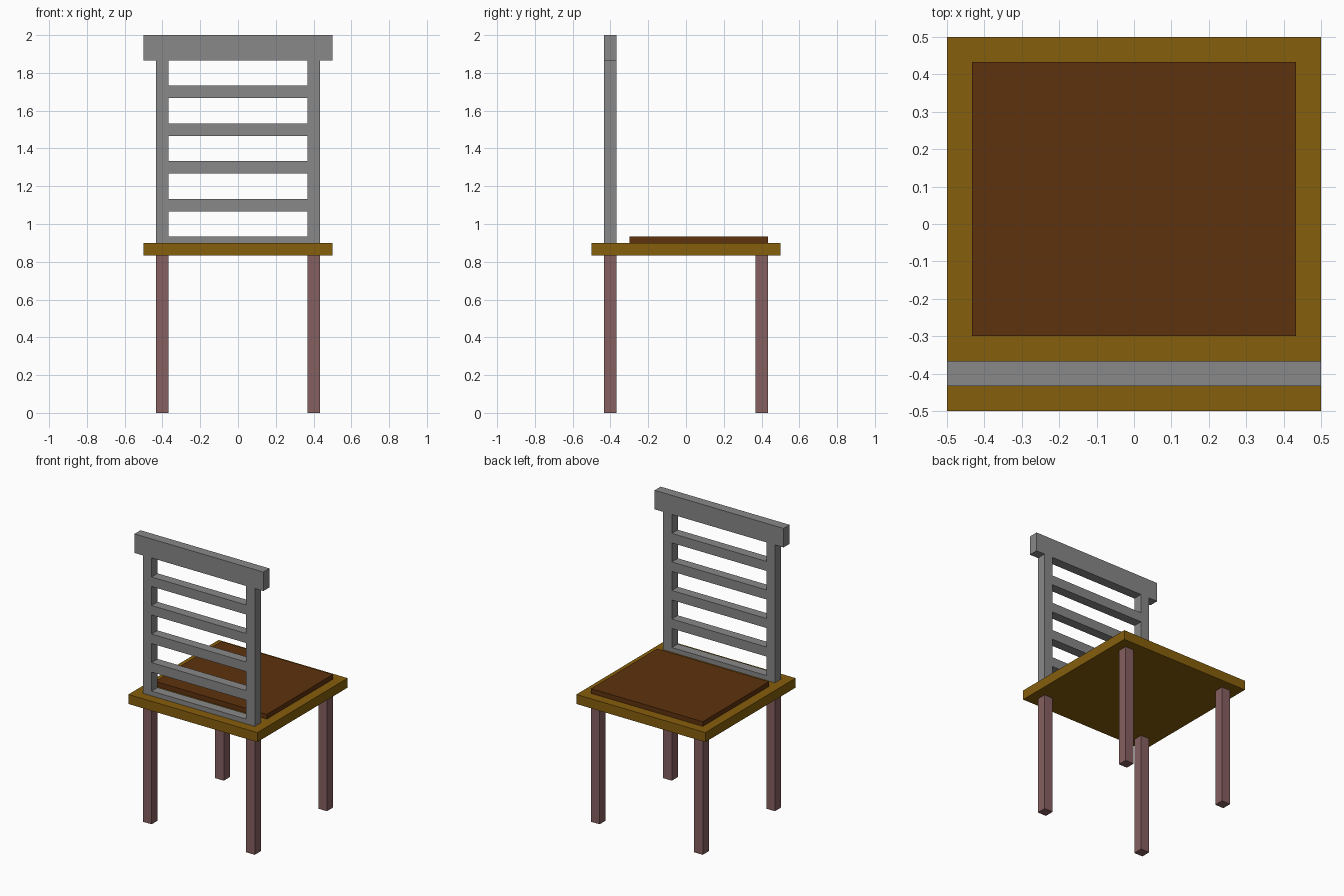
import bpy, bmesh
from mathutils import Vector

if "Cube" in bpy.data.objects:
    bpy.data.objects.remove(bpy.data.objects["Cube"])

U = 1 / 15  # the design sits on a 1/15 unit module


def material(name, rgb):
    m = bpy.data.materials.new(name)
    m.diffuse_color = (*rgb, 1)
    m.use_nodes = True
    m.node_tree.nodes["Principled BSDF"].inputs["Base Color"].default_value = m.diffuse_color
    return m


GREY = material("grey paint", (0.246, 0.246, 0.246))
OCHRE = material("ochre wood", (0.238, 0.112, 0.0037))
BROWN = material("brown cushion", (0.112, 0.032, 0.0044))
ROSE = material("rose brown wood", (0.238, 0.115, 0.115))


def add_object(name, bm, mat):
    bmesh.ops.recalc_face_normals(bm, faces=bm.faces)
    me = bpy.data.meshes.new(name)
    bm.to_mesh(me)
    bm.free()
    me.materials.append(mat)
    ob = bpy.data.objects.new(name, me)
    bpy.context.collection.objects.link(ob)
    return ob


def box(name, lo, hi, mat):
    """Box between two corners given in modules."""
    lo, hi = Vector(lo) * U, Vector(hi) * U
    bm = bmesh.new()
    bmesh.ops.create_cube(bm, size=1)
    for v in bm.verts:
        v.co = (lo + hi) / 2 + v.co * (hi - lo)
    return add_object(name, bm, mat)


# Legs
for side, x in (("left", -6), ("right", 6)):
    for end, y in (("front", -6), ("back", 6)):
        box(f"{end}_{side}_leg", (x - .5, y - .5, 0), (x + .5, y + .5, 12.5), ROSE)

# Seat board and cushion
box("seat", (-7.5, -7.5, 12.5), (7.5, 7.5, 13.5), OCHRE)
box("cushion", (-6.5, -4.5, 13.5), (6.5, 6.5, 14), BROWN)

# Ladder backrest: fill cells of a grid, then extrude into one solid
xs = [-7.5, -6.5, -5.5, 5.5, 6.5, 7.5]
zs = [13.5, 14, 16, 17, 19, 20, 22, 23, 25, 26, 28, 30]
bm = bmesh.new()
for j in range(len(zs) - 1):
    for i in range(len(xs) - 1):
        top_rail = j == len(zs) - 2
        post = i in (1, 3)
        slat = i == 2 and j % 2 == 0
        if top_rail or post or slat:
            corners = ((i, j), (i + 1, j), (i + 1, j + 1), (i, j + 1))
            bm.faces.new([bm.verts.new((xs[a] * U, -6.5 * U, zs[b] * U))
                          for a, b in corners])
bmesh.ops.remove_doubles(bm, verts=bm.verts, dist=1e-4)
ext = bmesh.ops.extrude_face_region(bm, geom=bm.faces[:], use_keep_orig=True)
moved = [g for g in ext["geom"] if isinstance(g, bmesh.types.BMVert)]
bmesh.ops.translate(bm, verts=moved, vec=(0, U, 0))
add_object("backrest", bm, GREY)
